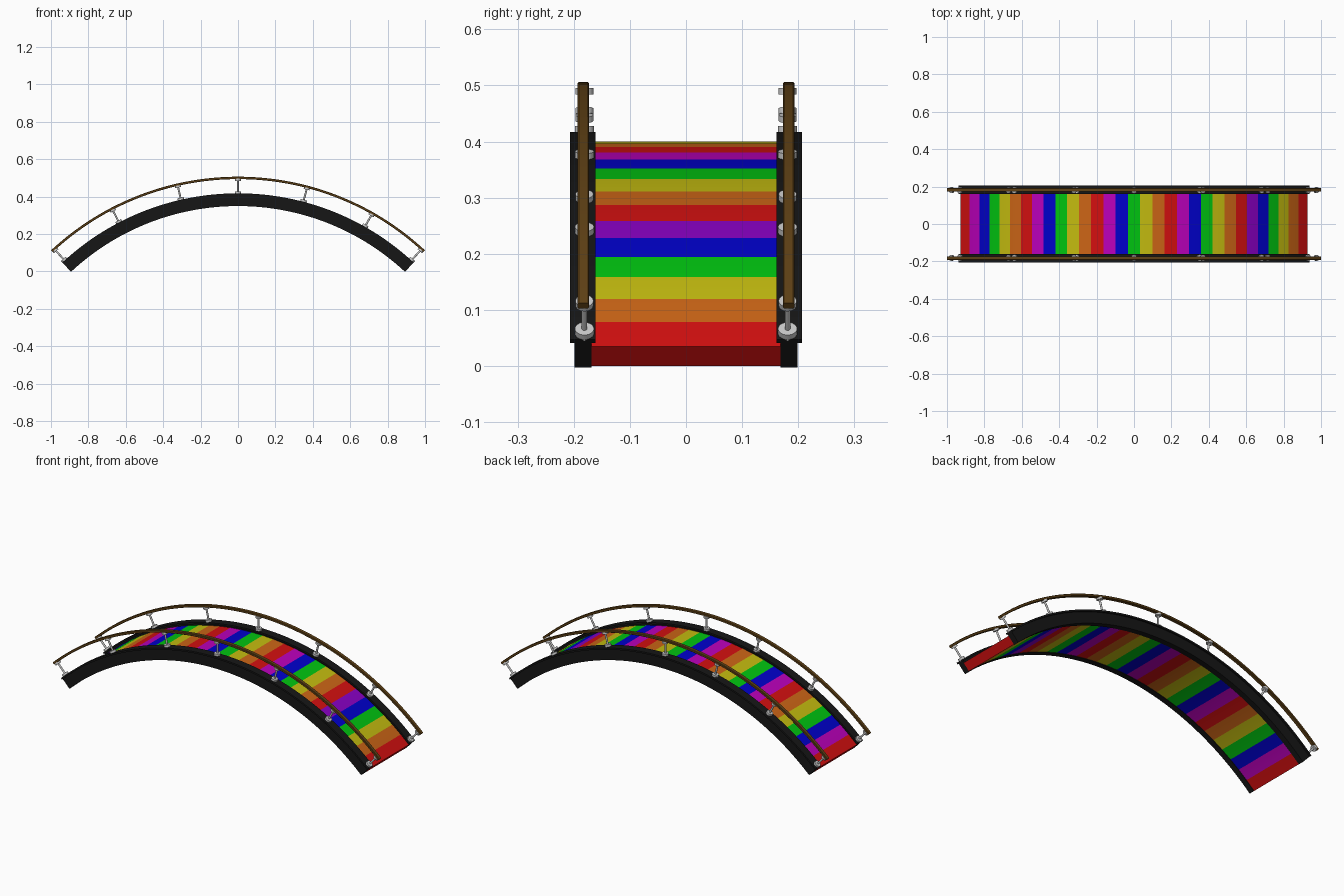
import bpy, bmesh
from math import sin, cos, radians
from mathutils import Matrix, Vector

if "Cube" in bpy.data.objects:
    bpy.data.objects.remove(bpy.data.objects["Cube"])

CZ = -0.96          # height of the common arc centre
HALF = 43.0         # half opening angle in degrees


def material(name, rgb):
    m = bpy.data.materials.new(name)
    m.diffuse_color = (*rgb, 1)
    m.use_nodes = True
    m.node_tree.nodes["Principled BSDF"].inputs["Base Color"].default_value = m.diffuse_color
    return m


def finish(bm, name, mats):
    bmesh.ops.recalc_face_normals(bm, faces=bm.faces)
    me = bpy.data.meshes.new(name)
    bm.to_mesh(me)
    bm.free()
    ob = bpy.data.objects.new(name, me)
    bpy.context.collection.objects.link(ob)
    for m in mats:
        me.materials.append(m)
    bpy.ops.object.select_all(action='DESELECT')
    ob.select_set(True)
    bpy.context.view_layer.objects.active = ob
    bpy.ops.object.shade_smooth_by_angle(angle=radians(30))
    return ob


def on_arc(r, y, deg):
    a = radians(deg)
    return Vector((r * sin(a), y, CZ + r * cos(a)))


def arc_bar(name, profile, segs, mats, pick=lambda i: 0):
    """Sweep a (y, radius) profile along the arch."""
    bm = bmesh.new()
    rings = [[bm.verts.new(on_arc(r, y, -HALF + 2 * HALF * i / segs)) for y, r in profile]
             for i in range(segs + 1)]
    n = len(profile)
    for i in range(segs):
        for j in range(n):
            k = (j + 1) % n
            f = bm.faces.new((rings[i][j], rings[i][k], rings[i + 1][k], rings[i + 1][j]))
            f.material_index = pick(i)
    bm.faces.new(rings[0]).material_index = pick(0)
    bm.faces.new(rings[-1]).material_index = pick(segs - 1)
    return finish(bm, name, mats)


def box(y0, y1, r0, r1):
    return [(y0, r0), (y1, r0), (y1, r1), (y0, r1)]


def chamfered(y0, y1, r0, r1, c):
    return [(y0 + c, r0), (y1 - c, r0), (y1, r0 + c), (y1, r1 - c),
            (y1 - c, r1), (y0 + c, r1), (y0, r1 - c), (y0, r0 + c)]


black = material("black", (0.008, 0.008, 0.008))
brown = material("brown", (0.12, 0.055, 0.008))
stripes = [material(n, c) for n, c in (
    ("red", (0.65, 0.005, 0.005)), ("magenta", (0.5, 0, 0.5)), ("blue", (0, 0, 0.6)),
    ("green", (0, 0.55, 0.005)), ("yellow", (0.55, 0.5, 0.005)), ("orange", (0.6, 0.13, 0.008)),
    ("purple", (0.25, 0, 0.55)))]

# striped deck, one plank per colour
arc_bar("deck", box(-0.168, 0.168, 1.312, 1.36), 31, stripes,
        lambda i: 6 if i == 25 else i % 6)

POSTS = (-42.3, -27.5, -12.8, 0, 14.7, 29.5, 42.3)
for side, s in (("front", -1), ("back", 1)):
    # side beam with a slightly wider cap on top
    arc_bar(side + "_beam", box(s * 0.168, s * 0.199, 1.309, 1.371), 62, [black])
    arc_bar(side + "_beam_cap", box(s * 0.161, s * 0.207, 1.368, 1.377), 62, [black])
    # handrail
    arc_bar(side + "_handrail", chamfered(s * 0.183 - 0.01, s * 0.183 + 0.01, 1.453, 1.466, 0.002),
            62, [brown])
    # posts: thin rod with a disc at each end
    bm = bmesh.new()
    for deg in POSTS:
        for radius, r0, r1 in ((0.005, 1.375, 1.457), (0.017, 1.374, 1.388), (0.016, 1.444, 1.455)):
            mat = (Matrix.Translation(on_arc((r0 + r1) / 2, s * 0.181, deg))
                   @ Matrix.Rotation(radians(deg), 4, 'Y'))
            bmesh.ops.create_cone(bm, cap_ends=True, segments=24, radius1=radius,
                                  radius2=radius, depth=r1 - r0, matrix=mat)
    finish(bm, side + "_posts", [])
